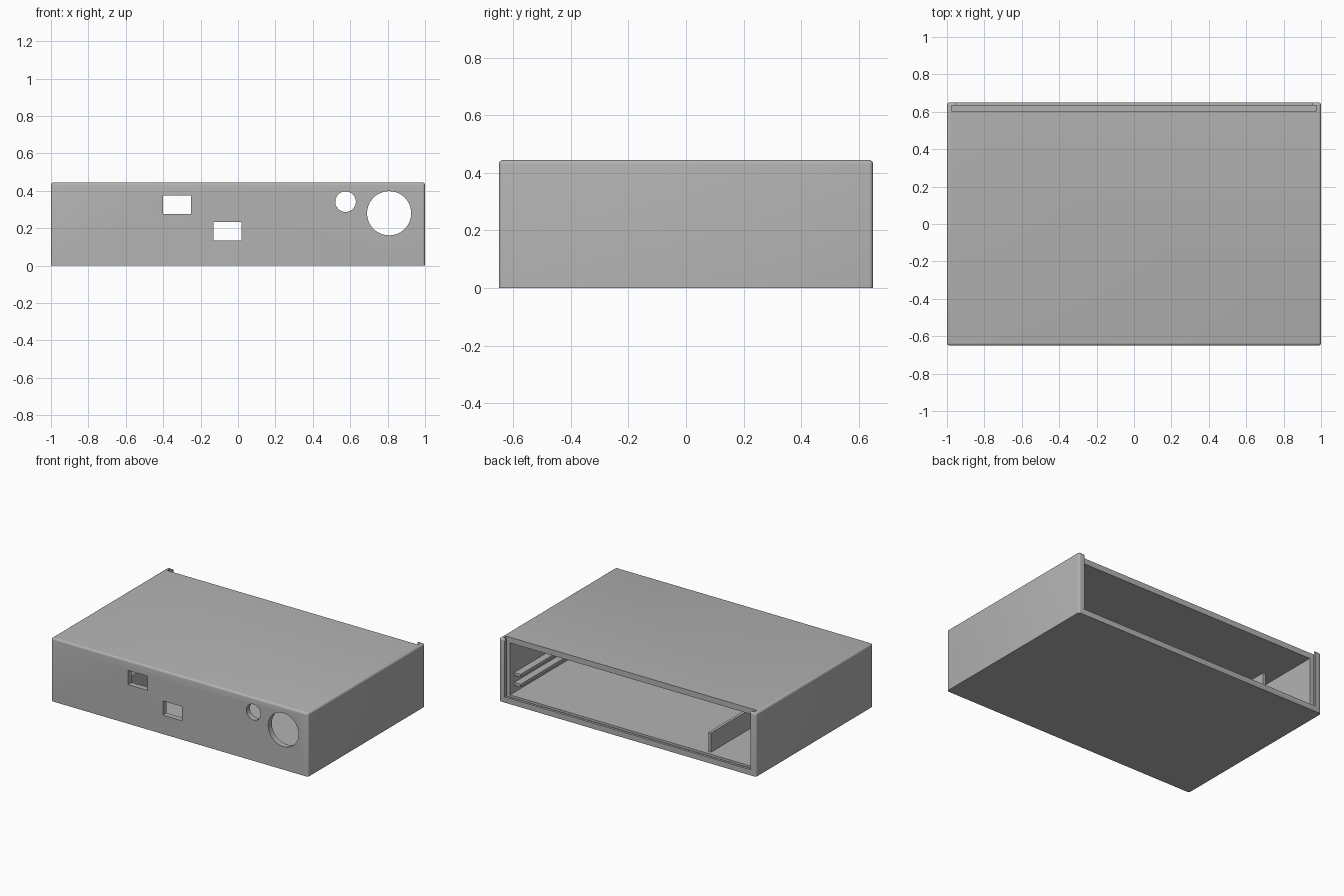
import bpy
import bmesh
import math

default = bpy.data.objects.get("Cube")
if default:
    bpy.data.objects.remove(default, do_unlink=True)

grey = bpy.data.materials.new("plain_grey")
grey.use_nodes = True
grey.diffuse_color = (0.45, 0.45, 0.45, 1)
grey.node_tree.nodes["Principled BSDF"].inputs["Base Color"].default_value = (0.45, 0.45, 0.45, 1)


def finish(name, bm):
    mesh = bpy.data.meshes.new(name)
    bm.to_mesh(mesh)
    bm.free()
    mesh.materials.append(grey)
    obj = bpy.data.objects.new(name, mesh)
    bpy.context.collection.objects.link(obj)
    return obj


def box(name, xs, ys, zs, rounding=0):
    """Box between paired limits; rounding skips the bottom edges."""
    bm = bmesh.new()
    bmesh.ops.create_cube(bm, size=1)
    for v in bm.verts:
        v.co = [lim[1] if c > 0 else lim[0] for c, lim in zip(v.co, (xs, ys, zs))]
    if rounding:
        edges = [e for e in bm.edges if max(v.co.z for v in e.verts) > zs[0]]
        bmesh.ops.bevel(bm, geom=edges, offset=rounding, segments=4,
                        profile=0.5, affect='EDGES')
    return finish(name, bm)


def cylinder_cutter(name, x, z, radius):
    bm = bmesh.new()
    bmesh.ops.create_cone(bm, cap_ends=True, segments=64, radius1=radius,
                          radius2=radius, depth=0.3)
    obj = finish(name, bm)
    obj.rotation_euler.x = math.pi / 2
    obj.location = (x, -0.65, z)
    return obj


def cut(target, cutter):
    cutter.hide_render = True
    bpy.context.view_layer.update()
    mod = target.modifiers.new("cut", 'BOOLEAN')
    mod.operation = 'DIFFERENCE'
    mod.solver = 'EXACT'
    mod.object = cutter
    bpy.context.view_layer.objects.active = target
    bpy.ops.object.modifier_apply(modifier=mod.name)
    bpy.data.objects.remove(cutter, do_unlink=True)


# Outer shell
shell = box("case_shell", (-1, 1), (-0.65, 0.65), (0, 0.445), 0.014)

# Hollow interior, panel slot open at the top, and rear opening between lips
cut(shell, box("interior_cutter", (-0.945, 0.945), (-0.61, 0.61), (0.04, 0.405)))
cut(shell, box("slot_cutter", (-0.975, 0.975), (0.605, 0.633), (0.025, 1)))
cut(shell, box("rear_cutter", (-0.955, 0.955), (0.63, 1), (0.04, 1)))

# Front panel openings
for x, z in ((-0.325, 0.325), (-0.055, 0.183)):
    cut(shell, box("port_cutter", (x - 0.075, x + 0.075), (-0.8, -0.5), (z - 0.05, z + 0.05)))
cut(shell, cylinder_cutter("small_hole_cutter", 0.575, 0.342, 0.055))
cut(shell, cylinder_cutter("large_hole_cutter", 0.808, 0.28, 0.118))

bpy.ops.object.select_all(action='DESELECT')
shell.select_set(True)
bpy.context.view_layer.objects.active = shell
bpy.ops.object.shade_smooth_by_angle(angle=math.radians(30))

# Low partition inside, near the right wall
box("inner_partition", (-0.6, -0.58), (-0.61, 0.58), (0.035, 0.175))

# Pair of guide rails along the left wall
for name, z in (("lower_rail", 0.09), ("upper_rail", 0.16)):
    box(name, (0.895, 0.95), (-0.612, 0.56), (z, z + 0.02))
